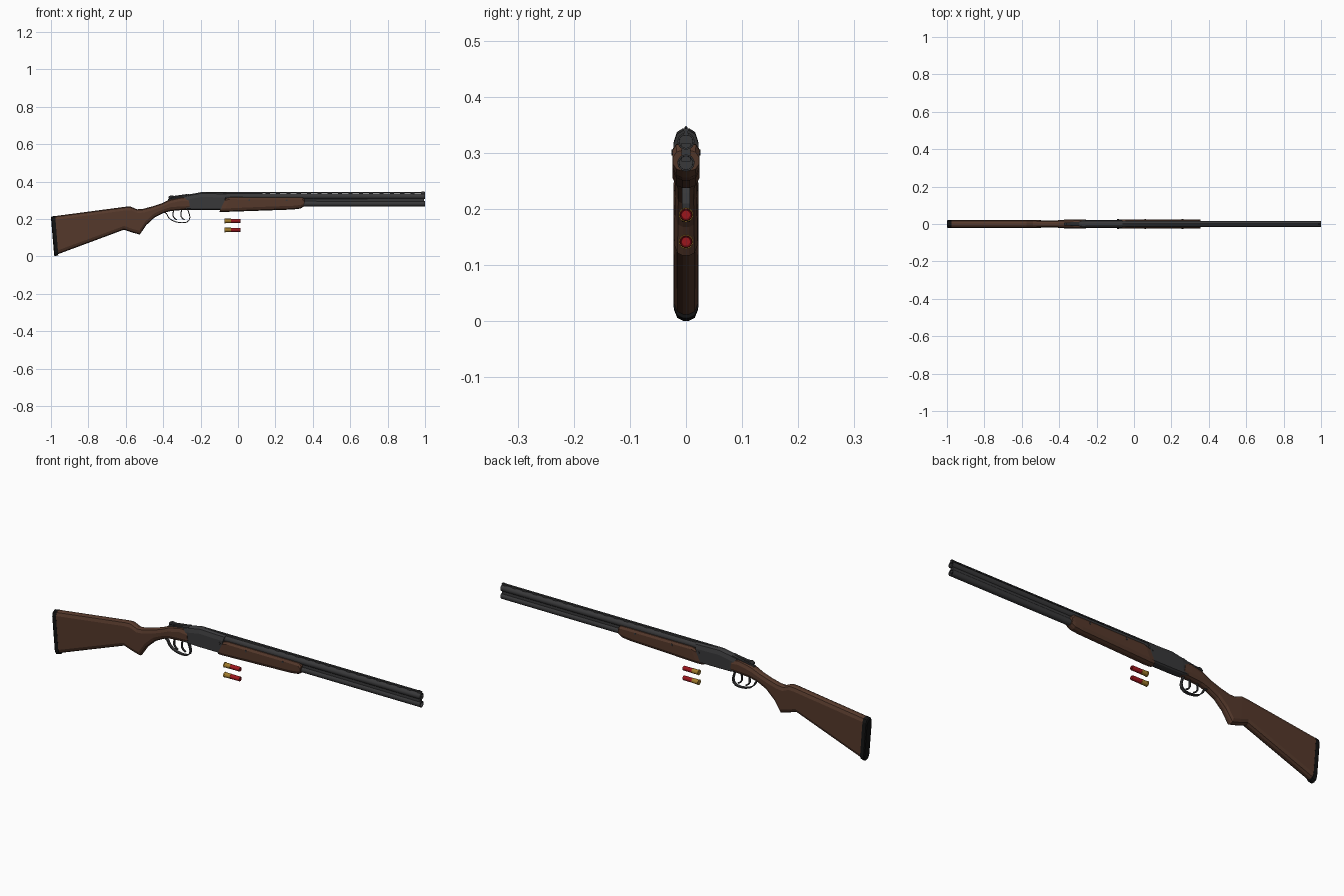
import bpy, bmesh, math
from mathutils import Vector


def material(name, rgb):
    m = bpy.data.materials.new(name)
    m.diffuse_color = (*rgb, 1)
    return m


WOOD = material("walnut", (0.09, 0.04, 0.024))
STEEL = material("blued_steel", (0.04, 0.04, 0.042))
RUBBER = material("black_rubber", (0.006, 0.006, 0.006))
RED = material("red_plastic", (0.33, 0.008, 0.012))
BRASS = material("brass", (0.36, 0.2, 0.025))


def finish(name, bm, mat, smooth=None):
    bmesh.ops.recalc_face_normals(bm, faces=bm.faces)
    me = bpy.data.meshes.new(name)
    bm.to_mesh(me)
    bm.free()
    me.materials.append(mat)
    ob = bpy.data.objects.new(name, me)
    bpy.context.collection.objects.link(ob)
    if smooth:
        bpy.ops.object.select_all(action='DESELECT')
        ob.select_set(True)
        bpy.context.view_layer.objects.active = ob
        bpy.ops.object.shade_smooth_by_angle(angle=math.radians(smooth))
    return ob


def skin(bm, rings):
    for a, b in zip(rings, rings[1:]):
        n = len(a)
        for i in range(n):
            bm.faces.new((a[i], a[(i + 1) % n], b[(i + 1) % n], b[i]))
    bm.faces.new(rings[0])
    bm.faces.new(rings[-1])


def loft(name, sections, mat, bevel=0.02, top_bevel=None, smooth=None):
    """Each section: (top x, top z, bottom x, bottom z, half width), corners chamfered."""
    bm = bmesh.new()
    rings = []
    for xt, zt, xb, zb, w in sections:
        top, bot = Vector((xt, 0, zt)), Vector((xb, 0, zb))
        h = (top - bot).length
        cb = min(bevel, 0.35 * h) / h
        ct = min(bevel if top_bevel is None else top_bevel, 0.35 * h) / h
        half = [(0.25, 0), (0.72, cb * 0.25), (1, cb), (1, 1 - ct), (0.72, 1 - ct * 0.25), (0.25, 1)]
        pts = half + [(-s, v) for s, v in reversed(half)]
        rings.append([bm.verts.new(bot.lerp(top, v) + Vector((0, s * w, 0))) for s, v in pts])
    skin(bm, rings)
    return finish(name, bm, mat, smooth)


def turned(name, profile, z, mat, sides=16):
    """Turn an (x, radius) profile round a lengthwise axis at height z."""
    bm = bmesh.new()
    rings = []
    for x, r in profile:
        rings.append([bm.verts.new((x, r * math.cos(i * math.tau / sides), z + r * math.sin(i * math.tau / sides)))
                      for i in range(sides)])
    skin(bm, rings)
    return finish(name, bm, mat, 40)


def box(name, x0, x1, w, z0, z1, mat):
    bm = bmesh.new()
    bmesh.ops.create_cube(bm, size=1)
    for v in bm.verts:
        v.co = ((x0 + x1) / 2 + v.co.x * (x1 - x0), v.co.y * 2 * w, (z0 + z1) / 2 + v.co.z * (z1 - z0))
    return finish(name, bm, mat)


def strip(name, pts, w, thick, mat):
    bm = bmesh.new()
    rows = [(bm.verts.new((x, -w, z)), bm.verts.new((x, w, z))) for x, z in pts]
    for a, b in zip(rows, rows[1:]):
        bm.faces.new((a[0], a[1], b[1], b[0]))
    ob = finish(name, bm, mat)
    mod = ob.modifiers.new("thickness", 'SOLIDIFY')
    mod.thickness = thick
    mod.offset = 0
    return ob


# Stock and butt pad
loft("stock", [
    (-0.978, 0.216, -0.963, 0.012, 0.0215),
    (-0.600, 0.266, -0.610, 0.143, 0.0220),
    (-0.575, 0.267, -0.565, 0.128, 0.0220),
    (-0.540, 0.252, -0.525, 0.117, 0.0210),
    (-0.510, 0.254, -0.490, 0.168, 0.0200),
    (-0.460, 0.267, -0.445, 0.209, 0.0190),
    (-0.410, 0.283, -0.400, 0.232, 0.0200),
    (-0.365, 0.304, -0.360, 0.243, 0.0235),
    (-0.300, 0.318, -0.300, 0.248, 0.0245),
    (-0.265, 0.314, -0.255, 0.249, 0.0240)], WOOD)
loft("butt_pad", [
    (-1.0, 0.208, -0.983, 0.006, 0.018),
    (-0.996, 0.214, -0.979, 0.001, 0.0215),
    (-0.977, 0.217, -0.961, 0.006, 0.0220)], RUBBER)

# Receiver with sloping tang
loft("receiver", [
    (-0.285, 0.326, -0.285, 0.252, 0.020),
    (-0.250, 0.334, -0.250, 0.249, 0.0225),
    (-0.195, 0.344, -0.195, 0.248, 0.0225),
    (-0.060, 0.340, -0.085, 0.248, 0.0225)], STEEL, bevel=0.006, top_bevel=0.026)
loft("tang", [
    (-0.375, 0.306, -0.375, 0.290, 0.007),
    (-0.330, 0.318, -0.330, 0.300, 0.010),
    (-0.260, 0.334, -0.260, 0.305, 0.014)], STEEL, bevel=0.004)
loft("top_lever", [
    (-0.372, 0.320, -0.370, 0.308, 0.006),
    (-0.360, 0.327, -0.360, 0.310, 0.009),
    (-0.340, 0.324, -0.340, 0.312, 0.008),
    (-0.270, 0.334, -0.270, 0.326, 0.006)], STEEL, bevel=0.004)

# Barrels, joining web and ventilated rib
for name, z in (("upper_barrel", 0.321), ("lower_barrel", 0.2825)):
    turned(name, [(-0.2, 0.0155), (1.0, 0.0150), (1.0, 0.0120), (0.97, 0.0118)], z, STEEL)
box("barrel_web", -0.15, 0.995, 0.008, 0.285, 0.318, STEEL)
box("rib", -0.2, 1.0, 0.005, 0.3395, 0.344, STEEL)
box("rib_base", -0.2, 0.13, 0.004, 0.33, 0.340, STEEL)
for i in range(16):
    x = 0.16 + i * 0.0553
    box("rib_post", x - 0.012, x + 0.010, 0.004, 0.33, 0.340, STEEL)
turned("front_sight", [(0.982, 0.001), (0.985, 0.0028), (0.993, 0.0028), (0.996, 0.001)], 0.3452, STEEL, 8)

# Wooden fore-end and its screws
loft("fore_end", [
    (-0.065, 0.312, -0.100, 0.238, 0.0225),
    (-0.040, 0.319, -0.075, 0.238, 0.0245),
    (0.100, 0.319, 0.100, 0.244, 0.0245),
    (0.295, 0.319, 0.295, 0.251, 0.0245),
    (0.345, 0.318, 0.335, 0.256, 0.0245),
    (0.356, 0.305, 0.353, 0.268, 0.0235)], WOOD, bevel=0.02, top_bevel=0.014)
for x in (-0.085, 0.06, 0.26):
    bm = bmesh.new()
    bmesh.ops.create_cone(bm, cap_ends=True, segments=10, radius1=0.005, radius2=0.005, depth=0.052)
    ob = finish("cross_pin", bm, STEEL)
    ob.rotation_euler.x = math.pi / 2
    ob.location = (x, 0, 0.301)

# Trigger guard and two triggers
strip("trigger_guard", [
    (-0.395, 0.236), (-0.382, 0.229), (-0.372, 0.209), (-0.355, 0.194), (-0.330, 0.184), (-0.300, 0.180),
    (-0.275, 0.183), (-0.261, 0.194), (-0.257, 0.210), (-0.261, 0.228), (-0.268, 0.248)], 0.0075, 0.005, STEEL)
for name, x in (("rear_trigger", -0.335), ("front_trigger", -0.293)):
    strip(name, [(x - 0.008, 0.25), (x - 0.012, 0.232), (x - 0.012, 0.216), (x - 0.004, 0.203), (x + 0.008, 0.196)],
          0.004, 0.006, STEEL)

# Two loose shells; the upper one has a folded star end
for name, z in (("upper_shell", 0.190), ("lower_shell", 0.142)):
    turned(name + "_head", [(-0.072, 0.0105), (-0.072, 0.0128), (-0.068, 0.0128),
                            (-0.068, 0.0116), (-0.037, 0.0116)], z, BRASS)
    turned(name + "_case", [(-0.038, 0.0110), (0.010, 0.0110), (0.013, 0.0098),
                            (0.011, 0.0080), (0.011, 0.0010)], z, RED)
for i in range(4):
    bm = bmesh.new()
    bmesh.ops.create_cube(bm, size=1)
    ob = finish("crimp_fold", bm, RED)
    ob.scale = (0.003, 0.0015, 0.018)
    ob.rotation_euler.x = i * math.pi / 4
    ob.location = (0.011, 0, 0.190)
